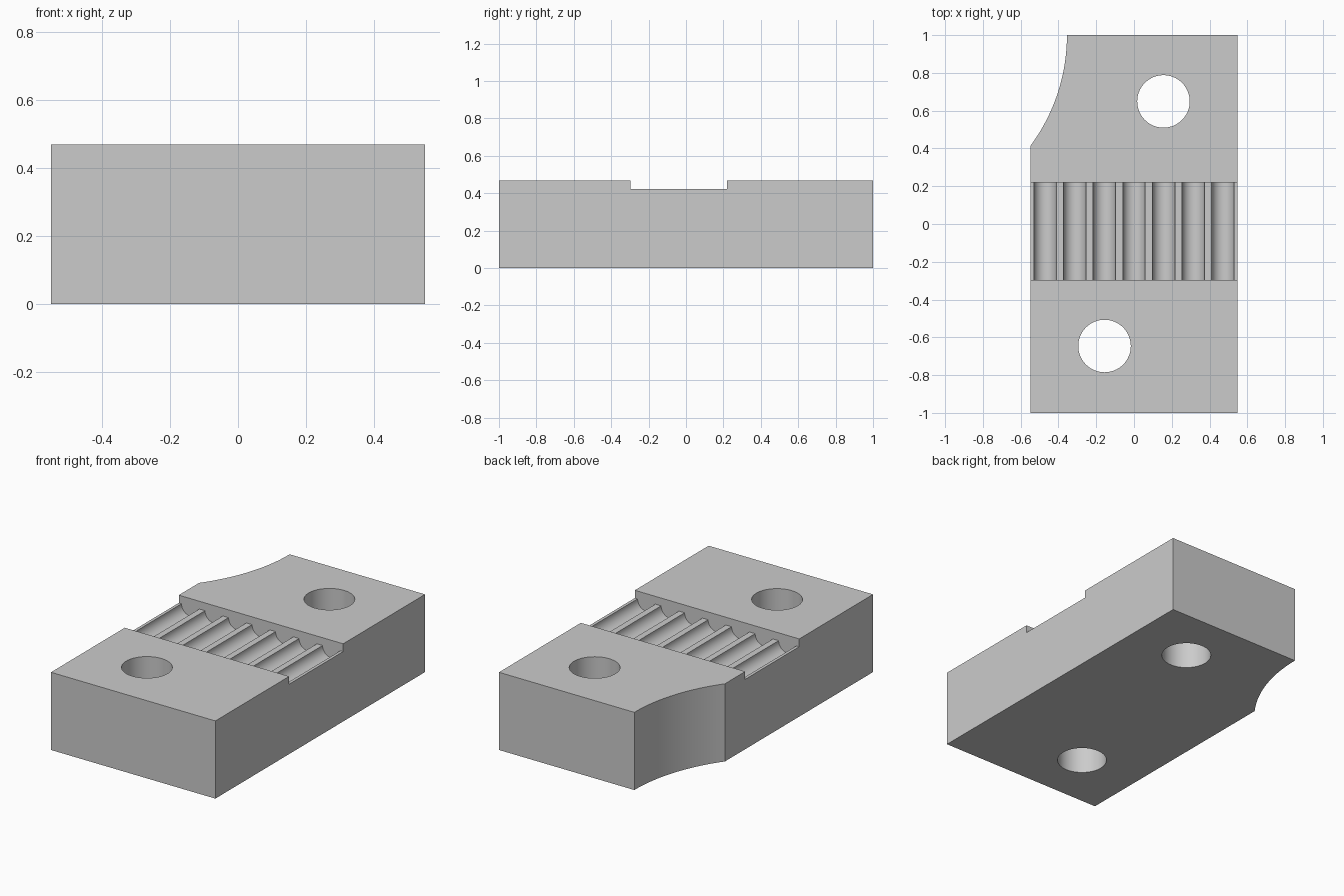
import bpy
import bmesh
from math import sin, cos, pi, radians, asin
from mathutils import Vector

if "Cube" in bpy.data.objects:
    bpy.data.objects.remove(bpy.data.objects["Cube"], do_unlink=True)

HALF_W, HEIGHT, FLOOR = 0.549, 0.469, 0.422
SLOT_FRONT, SLOT_BACK = -0.296, 0.219
PITCH, GROOVE_R = 0.157, 0.0595
HOLE_R = 0.139
NOTCH_R, NOTCH_X = 0.985, -0.355

grey = bpy.data.materials.new("plain grey")
grey.use_nodes = True
colour = (0.6, 0.6, 0.6, 1)
grey.diffuse_color = colour
grey.node_tree.nodes["Principled BSDF"].inputs["Base Color"].default_value = colour


def prism(name, points, direction):
    """Extrude a closed outline of 3D points into a solid."""
    bm = bmesh.new()
    face = bm.faces.new([bm.verts.new(p) for p in points])
    side = bmesh.ops.extrude_face_region(bm, geom=[face])["geom"]
    moved = [v for v in side if isinstance(v, bmesh.types.BMVert)]
    bmesh.ops.translate(bm, verts=moved, vec=Vector(direction))
    bmesh.ops.recalc_face_normals(bm, faces=bm.faces)
    mesh = bpy.data.meshes.new(name)
    bm.to_mesh(mesh)
    bm.free()
    mesh.materials.append(grey)
    obj = bpy.data.objects.new(name, mesh)
    bpy.context.collection.objects.link(obj)
    return obj


def arc(cx, cy, r, start, end, steps):
    angles = [start + (end - start) * i / steps for i in range(steps + 1)]
    return [(cx + r * cos(a), cy + r * sin(a)) for a in angles]


def cut(target, cutter):
    """Subtract the cutter, then discard it."""
    cutter.hide_render = True
    mod = target.modifiers.new("cut", "BOOLEAN")
    mod.operation, mod.solver, mod.object = "DIFFERENCE", "EXACT", cutter
    bpy.context.view_layer.objects.active = target
    bpy.ops.object.modifier_apply(modifier=mod.name)
    bpy.data.objects.remove(cutter, do_unlink=True)


# Block footprint with the concave back right corner
notch_cx = NOTCH_X - NOTCH_R
sweep = -(pi / 2 - asin((-HALF_W - notch_cx) / NOTCH_R))
outline = [(-HALF_W, -1), (HALF_W, -1), (HALF_W, 1)]
outline += arc(notch_cx, 1, NOTCH_R, 0, sweep, 24)
block = prism("clamp_block", [(x, y, 0) for x, y in outline], (0, 0, HEIGHT))

# Cross slot with seven round-bottomed tooth grooves
profile = [(-1, 1), (-1, FLOOR)]
for i in range(-3, 4):
    profile += arc(i * PITCH, FLOOR, GROOVE_R, pi, 2 * pi, 20)
profile += [(1, FLOOR), (1, 1)]
cut(block, prism("slot_cutter", [(x, SLOT_FRONT, z) for x, z in profile],
                 (0, SLOT_BACK - SLOT_FRONT, 0)))

# Two through holes on opposite corners
for x, y in ((0.156, 0.649), (-0.156, -0.646)):
    ring = arc(x, y, HOLE_R, 0, 2 * pi, 64)[:-1]
    cut(block, prism("hole_cutter", [(px, py, -0.1) for px, py in ring], (0, 0, 1)))

# Smooth curved walls, sharp edges
bpy.ops.object.select_all(action="DESELECT")
block.select_set(True)
bpy.context.view_layer.objects.active = block
bpy.ops.object.shade_smooth_by_angle(angle=radians(30))
